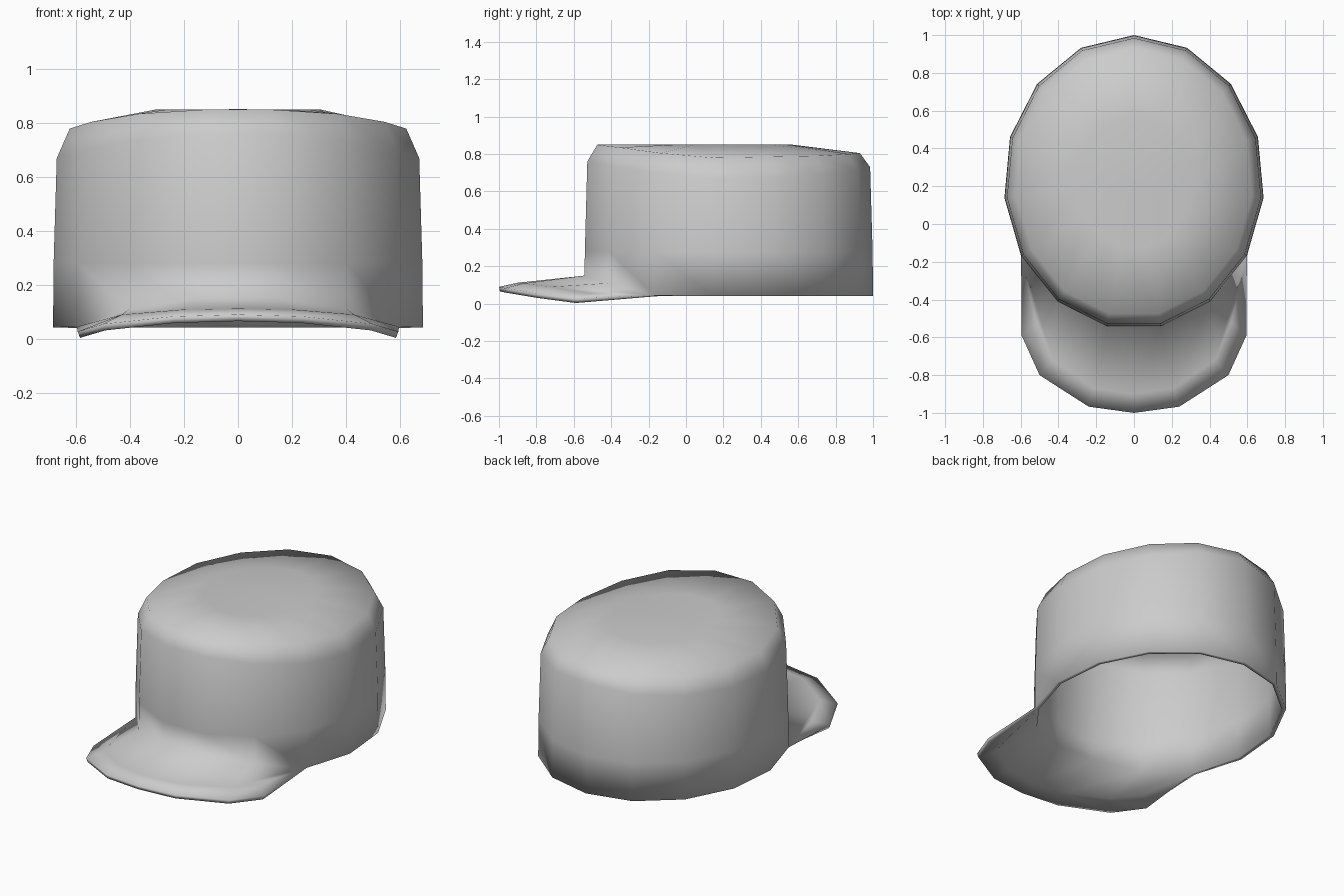
import bpy, bmesh, math

if "Cube" in bpy.data.objects:
    bpy.data.objects.remove(bpy.data.objects["Cube"])

SIDES = 15
RX, RY, CY = 0.69, 0.78, 0.22
# heights from the back vertex round to the front one (mirrored)
BASE = [.042, .042, .042, .042, .042, .045, .11, .15]
LOW = [.28] * 8
SHOULDER = [.73, .71, .69, .675, .67, .70, .735, .76]
RIM = [.805, .80, .79, .785, .78, .805, .835, .85]
TOP = [.85] * 8

bm = bmesh.new()


def ring(scale, heights):
    verts = []
    for i in range(SIDES):
        a = math.tau * i / SIDES
        z = heights[min(i, SIDES - i)]
        verts.append(bm.verts.new((RX * scale * math.sin(a),
                                   CY + RY * scale * math.cos(a), z)))
    return verts


def mirrored_row(half):
    # right half ends on the centre line, then repeats on the left
    pts = half + [(-x, y, z) for x, y, z in reversed(half[:-1])]
    return [bm.verts.new(p) for p in pts]


# crown: stacked oval rings closed by a shallow dome
rings = [ring(s, h) for s, h in ((1, BASE), (.997, LOW), (.98, SHOULDER),
                                 (.91, RIM), (.45, TOP))]
for a, b in zip(rings, rings[1:]):
    for i in range(SIDES):
        j = (i + 1) % SIDES
        bm.faces.new((a[i], a[j], b[j], b[i]))
centre = bm.verts.new((0, CY, .852))
for i in range(SIDES):
    bm.faces.new((rings[-1][i], rings[-1][(i + 1) % SIDES], centre))

# brim: grows out of the front of the crown, curved down at the sides
root = rings[0][5:11]
mid = mirrored_row([(.515, -.52, .055), (.43, -.72, .09), (.21, -.87, .108), (0, -.90, .112)])
edge = mirrored_row([(.595, -.59, .027), (.50, -.80, .055), (.24, -.967, .083), (0, -1, .09)])
for i in range(2):
    bm.faces.new((root[i], root[i + 1], mid[i + 1], mid[i]))
    bm.faces.new((root[5 - i], root[4 - i], mid[5 - i], mid[6 - i]))
bm.faces.new((root[2], mid[3], mid[2]))
bm.faces.new((root[2], root[3], mid[3]))
bm.faces.new((root[3], mid[4], mid[3]))
for i in range(6):
    bm.faces.new((mid[i], mid[i + 1], edge[i + 1], edge[i]))
bm.faces.new((root[0], mid[0], edge[0]))
bm.faces.new((root[5], mid[6], edge[6]))

bmesh.ops.recalc_face_normals(bm, faces=bm.faces)
if centre.link_faces[0].normal.z < 0:
    bmesh.ops.reverse_faces(bm, faces=bm.faces)
for f in bm.faces:
    f.smooth = True

mesh = bpy.data.meshes.new("cap")
bm.to_mesh(mesh)
bm.free()
cap = bpy.data.objects.new("cap", mesh)
bpy.context.collection.objects.link(cap)

# cloth thickness
shell = cap.modifiers.new("thickness", 'SOLIDIFY')
shell.thickness = 0.025
shell.offset = -1
